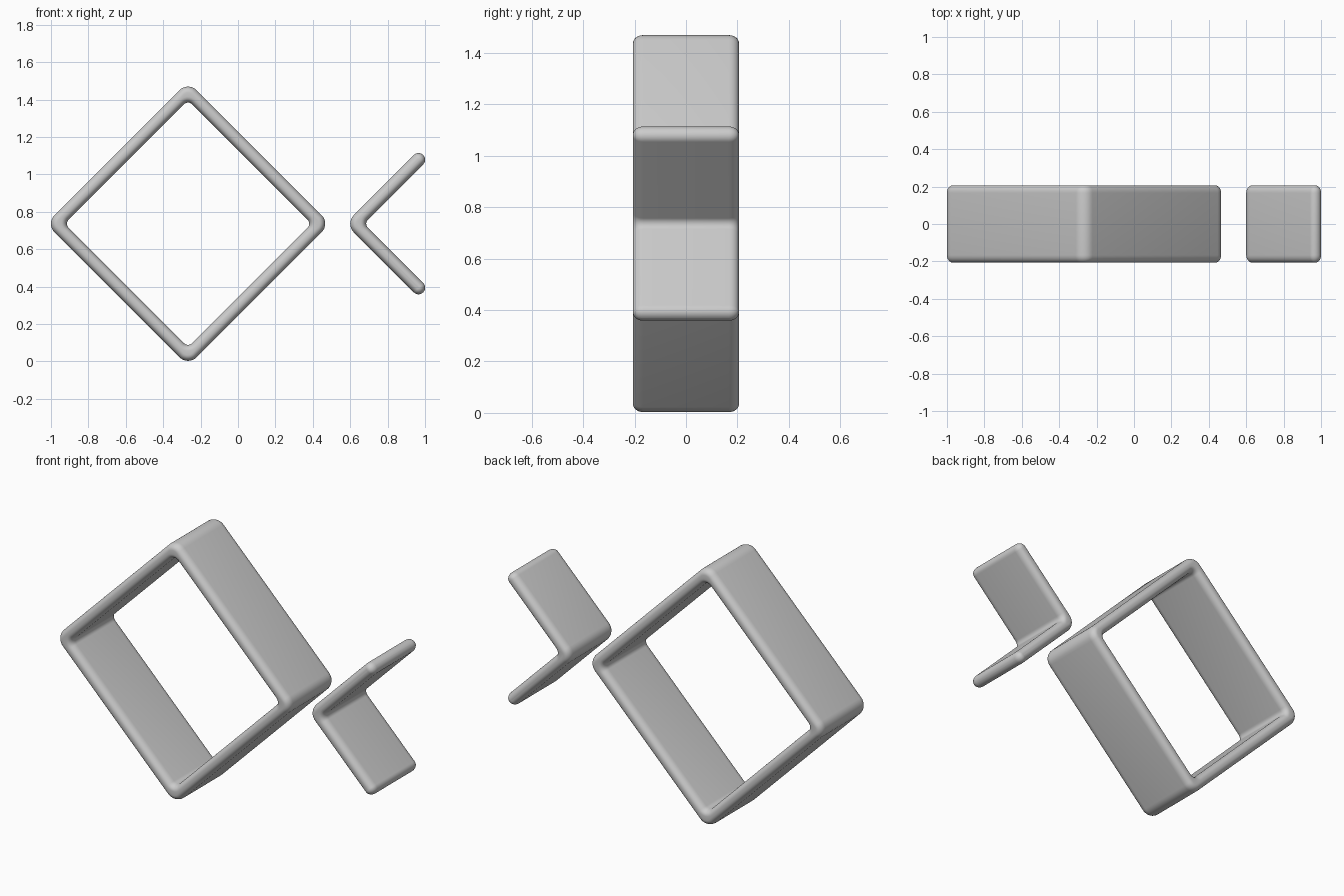
import bpy
import bmesh
import math
from mathutils import Vector

cube = bpy.data.objects.get("Cube")
if cube:
    bpy.data.objects.remove(cube)

HALF_DEPTH = 0.206      # half the width of the bands
EDGE = 0.031            # rim rounding across the wall
EDGE_DEPTH = 0.04       # rim rounding along the depth
MID_Z = 0.736

grey = bpy.data.materials.new("plain grey")
grey.use_nodes = True
colour = (0.6, 0.6, 0.6, 1)
grey.diffuse_color = colour
grey.node_tree.nodes["Principled BSDF"].inputs["Base Color"].default_value = colour


def rounded(corners, inset, steps=8):
    """Outline (x, z) of a polygon with filleted corners, moved inward by inset."""
    points = []
    for i, (x, z, radius) in enumerate(corners):
        p = Vector((x, z))
        a = (p - Vector(corners[i - 1][:2])).normalized()
        b = (Vector(corners[(i + 1) % len(corners)][:2]) - p).normalized()
        n1, n2 = Vector((a.y, -a.x)), Vector((b.y, -b.x))
        side = 1 if a.x * b.y - a.y * b.x > 0 else -1
        centre = p - (n1 + n2) * side * radius / (1 + n1.dot(n2))
        for k in range(steps + 1):
            points.append(centre + n1.slerp(n2, k / steps) * (side * radius - inset))
    return points


def rim_layers(steps=6):
    """Pairs of (inset, y) from back to front, with rounded rims."""
    front = []
    for k in range(steps + 1):
        t = math.pi / 2 * k / steps
        front.append((EDGE * (1 - math.cos(t)),
                      HALF_DEPTH - EDGE_DEPTH * (1 - math.sin(t))))
    return [(d, y) for d, y in reversed(front)] + [(d, -y) for d, y in front]


def build(name, outer, inner=None):
    bm = bmesh.new()

    def loop(corners, inset, y):
        return [bm.verts.new((p.x, y, p.y)) for p in rounded(corners, inset)]

    loops = [loop(outer, d, y) for d, y in rim_layers()]
    if inner:
        loops += [loop(inner, -d, y) for d, y in reversed(rim_layers())]
        loops.append(loops[0])
    else:
        bm.faces.new(loops[0])
        bm.faces.new(loops[-1])
    for low, high in zip(loops, loops[1:]):
        for j in range(len(low)):
            bm.faces.new((low[j - 1], low[j], high[j], high[j - 1]))
    bmesh.ops.recalc_face_normals(bm, faces=bm.faces)
    mesh = bpy.data.meshes.new(name)
    bm.to_mesh(mesh)
    bm.free()
    mesh.materials.append(grey)
    obj = bpy.data.objects.new(name, mesh)
    bpy.context.collection.objects.link(obj)
    bpy.ops.object.select_all(action='DESELECT')
    obj.select_set(True)
    bpy.context.view_layer.objects.active = obj
    bpy.ops.object.shade_smooth_by_angle(angle=math.radians(40))


def diamond(cx, size, radius):
    return [(cx + size * dx, MID_Z + size * dz, radius)
            for dx, dz in ((1, 0), (0, 1), (-1, 0), (0, -1))]


# Square frame standing on one corner
build("diamond_frame", diamond(-0.267, 0.76, 0.065), diamond(-0.267, 0.66, 0.03))

# Separate angled bracket beside it, opening to the left
TIP, NOTCH, REACH = 0.573, 0.673, 0.392
END = 0.035
half = (NOTCH - TIP) / 2
build("angle_bracket", [
    (TIP, MID_Z, 0.065),
    (TIP + REACH, MID_Z - REACH, END),
    (TIP + REACH + half, MID_Z - REACH + half, END),
    (NOTCH, MID_Z, 0.03),
    (TIP + REACH + half, MID_Z + REACH - half, END),
    (TIP + REACH, MID_Z + REACH, END),
])
